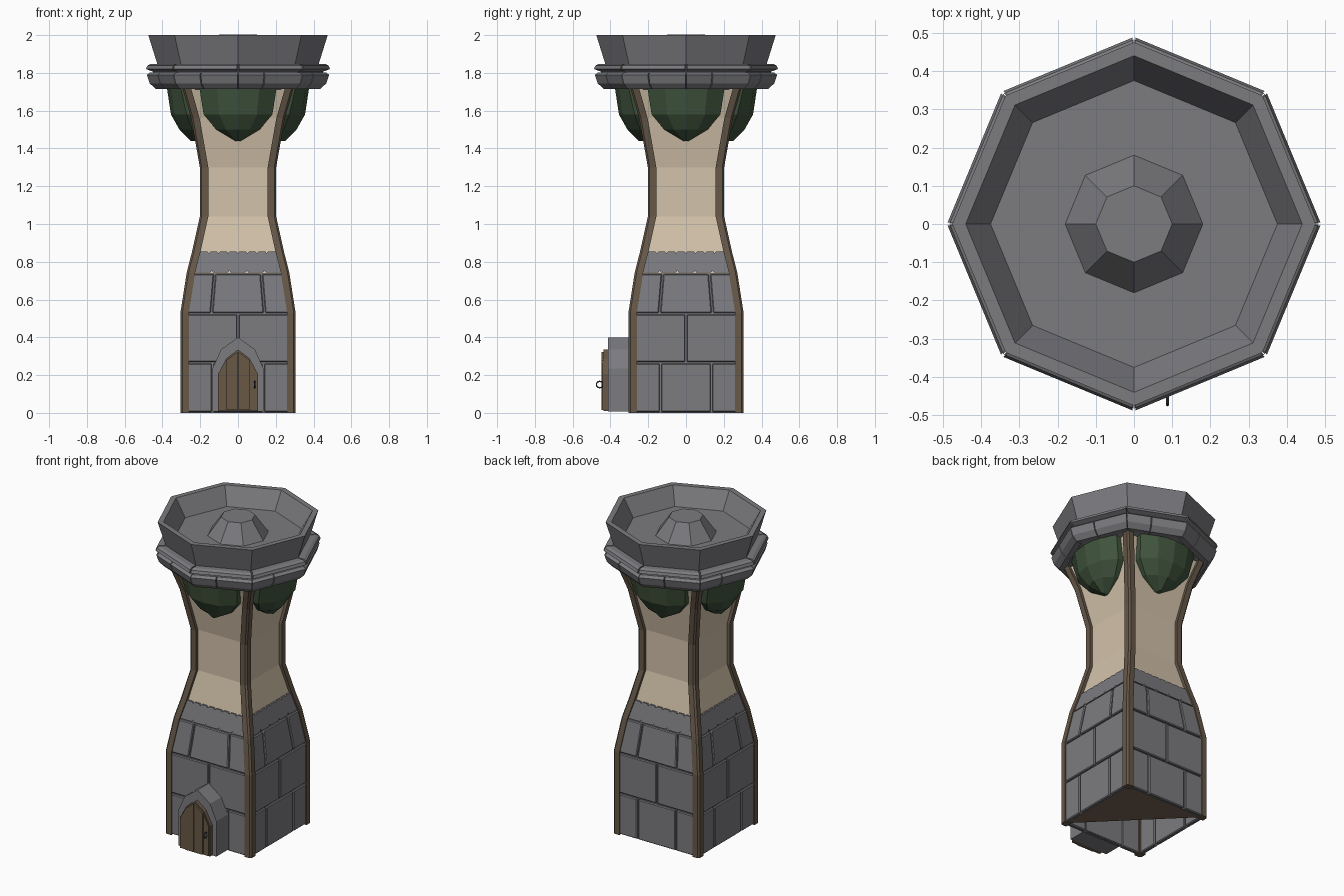
import bpy, bmesh, math
from mathutils import Vector, Matrix

if "Cube" in bpy.data.objects:
    bpy.data.objects.remove(bpy.data.objects["Cube"])


def mat(name, r, g, b):
    m = bpy.data.materials.new(name)
    m.diffuse_color = (r, g, b, 1)
    m.use_nodes = True
    m.node_tree.nodes["Principled BSDF"].inputs["Base Color"].default_value = m.diffuse_color
    return m


STONE = mat("grey_stone", 0.20, 0.20, 0.215)
PLASTER = mat("beige_plaster", 0.65, 0.54, 0.40)
BEAM = mat("beam_brown", 0.135, 0.098, 0.066)
DOOR = mat("door_brown", 0.14, 0.098, 0.058)
FLOOR = mat("floor_brown", 0.19, 0.125, 0.085)
GREEN = mat("dark_green", 0.052, 0.09, 0.047)
IRON = mat("dark_iron", 0.06, 0.06, 0.065)


def loft(name, loops, material, caps=(True, True), turn=0, bevel=0):
    """Skin a list of equal-length point loops; turn = quarter turns about z."""
    bm = bmesh.new()
    rot = Matrix.Rotation(turn * math.pi / 2, 4, 'Z')
    rings = [[bm.verts.new(rot @ Vector(p)) for p in lp] for lp in loops]
    n = len(rings[0])
    for a, b in zip(rings, rings[1:]):
        for i in range(n):
            j = (i + 1) % n
            bm.faces.new((a[i], a[j], b[j], b[i]))
    if caps[0]:
        bm.faces.new(rings[0][::-1])
    if caps[1]:
        bm.faces.new(rings[-1])
    bmesh.ops.recalc_face_normals(bm, faces=bm.faces)
    me = bpy.data.meshes.new(name)
    bm.to_mesh(me)
    bm.free()
    me.materials.append(material)
    ob = bpy.data.objects.new(name, me)
    bpy.context.collection.objects.link(ob)
    if bevel:
        md = ob.modifiers.new("bevel", 'BEVEL')
        md.width, md.segments = bevel, 1
    return ob


# Tower silhouette: height, half width at the corner beams
PROFILE = [(0, 0.305), (0.53, 0.305), (0.74, 0.272), (0.855, 0.243),
           (1.04, 0.202), (1.30, 0.202), (1.56, 0.248), (1.73, 0.297)]


def width(z):
    for (z0, w0), (z1, w1) in zip(PROFILE, PROFILE[1:]):
        if z <= z1:
            return w0 + (w1 - w0) * (z - z0) / (z1 - z0)
    return PROFILE[-1][1]


def square(h, z):
    return [(-h, -h, z), (h, -h, z), (h, h, z), (-h, h, z)]


# Tower walls: open shell, stone below and plaster above
walls = loft("tower_walls", [square(w - 0.02, z) for z, w in PROFILE], STONE, (False, False))
walls.data.materials.append(PLASTER)
for f in walls.data.polygons:
    f.material_index = 1 if f.center.z > 0.74 else 0

# Wooden floor closing half of the base
loft("base_floor", [[(-.28, .28, z), (.28, -.28, z), (.28, .28, z)] for z in (0.005, 0.012)], FLOOR)

# Stone courses: bottom, top, joints as fractions of the wall width
COURSES = [(0.0, 0.265, (-1, -0.5, 0.5, 1)),
           (0.265, 0.525, (-1, 0, 1)),
           (0.525, 0.74, (-1, -0.52, 0.52, 1))]


def notched(z, edge, step, depth):
    """Row of points along an edge with small V notches."""
    pts, x = [(-edge, z)], -edge + step
    while x < edge - 0.02:
        pts += [(x - 0.009, z), (x, z + depth), (x + 0.009, z)]
        x += step
    return pts + [(edge, z)]


for k in range(4):
    # Corner beams
    loops = []
    for z, w in PROFILE:
        i, c = w - 0.045, 0.010
        loops.append([(i, -i, z), (i, -w, z), (w - c, -w, z), (w, -w + c, z), (w, -i, z)])
    loft("corner_beam", loops, BEAM, turn=k)

    # Stone blocks
    for z0, z1, cuts in COURSES:
        for a, b in zip(cuts, cuts[1:]):
            lo, hi = z0 + 0.004, z1 - 0.004
            loops = []
            for inset in (0.035, 0.006):
                lp = []
                for s, z in ((a, lo), (b, lo), (b, hi), (a, hi)):
                    x = s * (width(z) - 0.035)
                    x += 0.004 if s == a else -0.004
                    lp.append((x, -(width(z) - inset), z))
                loops.append(lp)
            loft("stone_block", loops, STONE, turn=k, bevel=0.005)

    # Ragged top course of stone
    outline = notched(0.742, 0.232, 0.093, 0.012) + notched(0.855, 0.205, 0.051, -0.01)[::-1]
    loft("ragged_course", [[(x, -(width(z) - d), z) for x, z in outline] for d in (0.03, 0.01)],
         STONE, turn=k)

    # Green corbels under the parapet
    loops = []
    for z, h, out in ((1.44, 0.015, 0.25), (1.50, 0.115, 0.31),
                      (1.58, 0.182, 0.355), (1.725, 0.205, 0.377)):
        back = width(z) - 0.05
        side = back + (out - back) * 0.45
        loops.append([(-h, -back, z), (-h, -side, z), (-h * .55, -out + .018, z), (0, -out, z),
                      (h * .55, -out + .018, z), (h, -side, z), (h, -back, z)])
    loft("green_corbel", loops, GREEN, turn=k)


# Octagonal basin with central spout
def octagon(r, z):
    return [(r * math.cos(i * math.pi / 4), r * math.sin(i * math.pi / 4), z) for i in range(8)]


BASIN = [(0.36, 1.712), (0.42, 1.725), (0.46, 1.79), (0.425, 1.84), (0.475, 2.0),
         (0.44, 2.0), (0.375, 1.89), (0.18, 1.89), (0.10, 2.003)]
loft("basin", [octagon(r, z) for r, z in BASIN], STONE)


def ring_piece(name, prof, t0, t1):
    """Piece of an octagonal band between positions t0 and t1 (1 = one side)."""
    def at(t, r, z):
        k = math.floor(t0 + 0.05)
        a, b = [Vector((r * math.cos(q * math.pi / 4), r * math.sin(q * math.pi / 4), z))
                for q in (k, k + 1)]
        return a.lerp(b, t - k)
    loft(name, [[at(t, r, z) for r, z in prof] for t in (t0, t1)], STONE)


LOWER = [(0.40, 1.715), (0.437, 1.715), (0.468, 1.745), (0.483, 1.79), (0.465, 1.803), (0.40, 1.803)]
UPPER = [(0.40, 1.808), (0.455, 1.808), (0.489, 1.82), (0.482, 1.838), (0.465, 1.847), (0.40, 1.847)]
for k in range(8):
    ring_piece("upper_band", UPPER, k + 0.012, k + 0.988)
    ring_piece("lower_band_stone", LOWER, k + 0.005, k + 0.405)
    ring_piece("lower_band_stone", LOWER, k + 0.42, k + 0.995)

# Stone porch around the door
half = [(0.135, 0.008), (0.135, 0.235), (0.09, 0.335)]
arch = half + [(0, 0.40)] + [(-x, z) for x, z in half[::-1]]
loft("door_arch", [[(x, y, z) for x, z in arch] for y in (-0.27, -0.412)], STONE)

# Door: backing slab and planks that follow the pointed top
half = [(0.106, 0.01), (0.106, 0.205), (0.062, 0.288)]
slab = half + [(0, 0.335)] + [(-x, z) for x, z in half[::-1]]
loft("door_slab", [[(x, y, z) for x, z in slab] for y in (-0.40, -0.436)], BEAM)


def door_top(x):
    x = abs(x)
    return 0.325 - x * 0.75 if x < 0.062 else 0.2785 - (x - 0.062) * 1.9


for a, b, y in ((-0.1, -0.066, -.443), (-0.062, -0.002, -.448),
                (0.002, 0.062, -.448), (0.066, 0.1, -.443)):
    pts = [(a, 0.014), (b, 0.014), (b, door_top(b)), (a, door_top(a))]
    loft("door_plank", [[(x, d, z) for x, z in pts] for d in (-0.43, y)], DOOR)

# Door ring handle
bpy.ops.mesh.primitive_torus_add(major_radius=0.017, minor_radius=0.004, major_segments=10,
                                 minor_segments=5, location=(0.088, -0.457, 0.15),
                                 rotation=(0, math.pi / 2, 0))
bpy.context.object.name = "door_ring"
bpy.context.object.data.materials.append(IRON)
